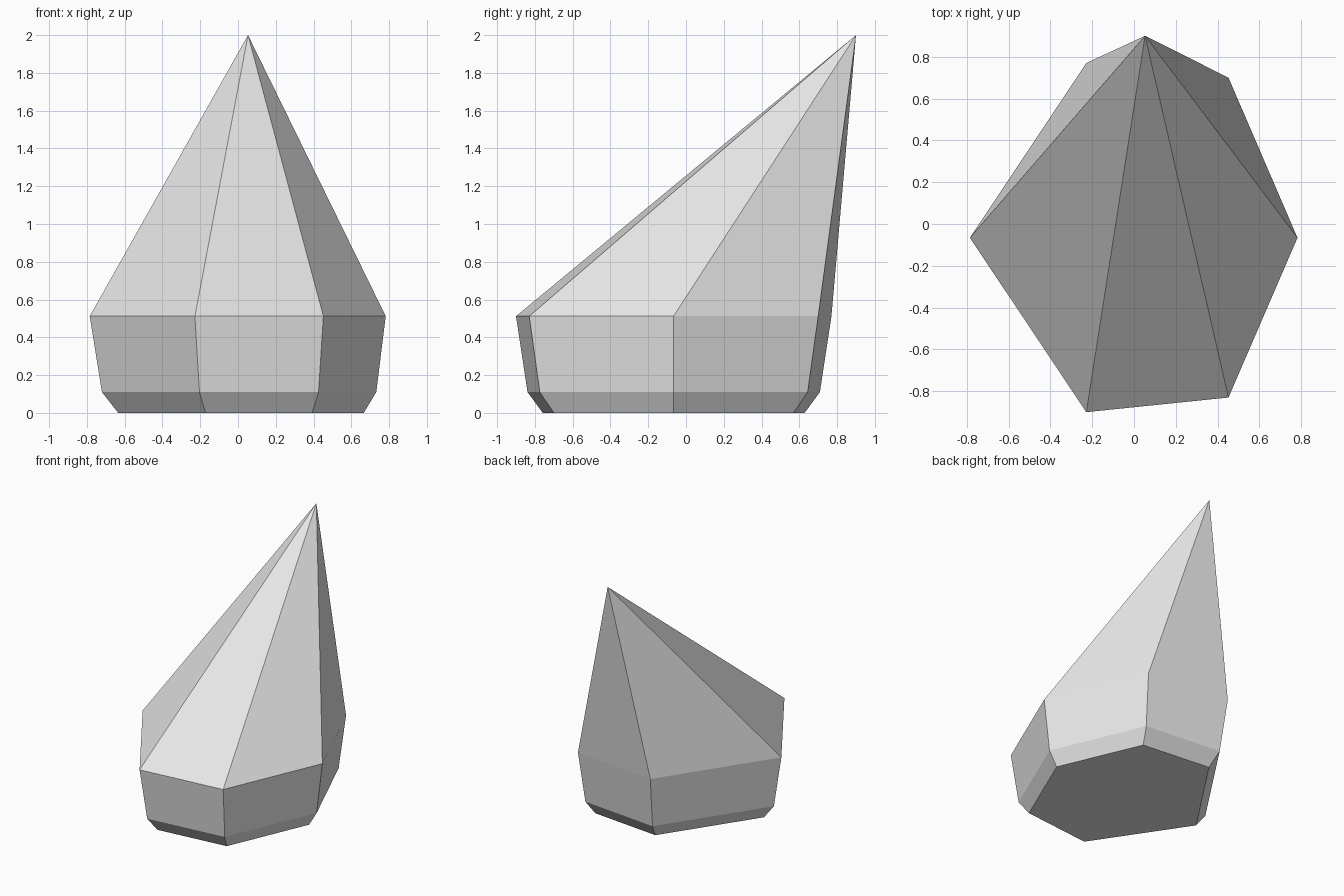
import bpy
import bmesh
from mathutils import Vector

cube = bpy.data.objects.get("Cube")
if cube:
    bpy.data.objects.remove(cube, do_unlink=True)

# Single pale grey material
grey = bpy.data.materials.new("pale_grey")
grey.use_nodes = True
colour = (0.8, 0.8, 0.8, 1)
grey.diffuse_color = colour
grey.node_tree.nodes["Principled BSDF"].inputs["Base Color"].default_value = colour

# Irregular six-sided girdle outline, counter-clockwise from above
outline = [(-0.785, -0.066), (-0.228, -0.9), (0.452, -0.83),
           (0.782, -0.066), (0.452, 0.7), (-0.228, 0.77)]
centre = Vector((0.1, -0.066))
levels = [(0, 0.83), (0.11, 0.927), (0.512, 1)]  # height, outline scale

bm = bmesh.new()


def ring(height, scale):
    points = [centre + (Vector(p) - centre) * scale for p in outline]
    return [bm.verts.new((p.x, p.y, height)) for p in points]


rings = [ring(z, s) for z, s in levels]
tip = bm.verts.new((0.053, 0.9, 2))
count = len(outline)

# Base, chamfer, walls and leaning point
bm.faces.new(rings[0][::-1])
for i in range(count):
    j = (i + 1) % count
    for low, high in zip(rings, rings[1:]):
        bm.faces.new((low[i], low[j], high[j], high[i]))
    bm.faces.new((rings[-1][i], rings[-1][j], tip))
bmesh.ops.recalc_face_normals(bm, faces=bm.faces)

mesh = bpy.data.meshes.new("crystal_shard")
bm.to_mesh(mesh)
bm.free()
mesh.materials.append(grey)
shard = bpy.data.objects.new("crystal_shard", mesh)
bpy.context.collection.objects.link(shard)
